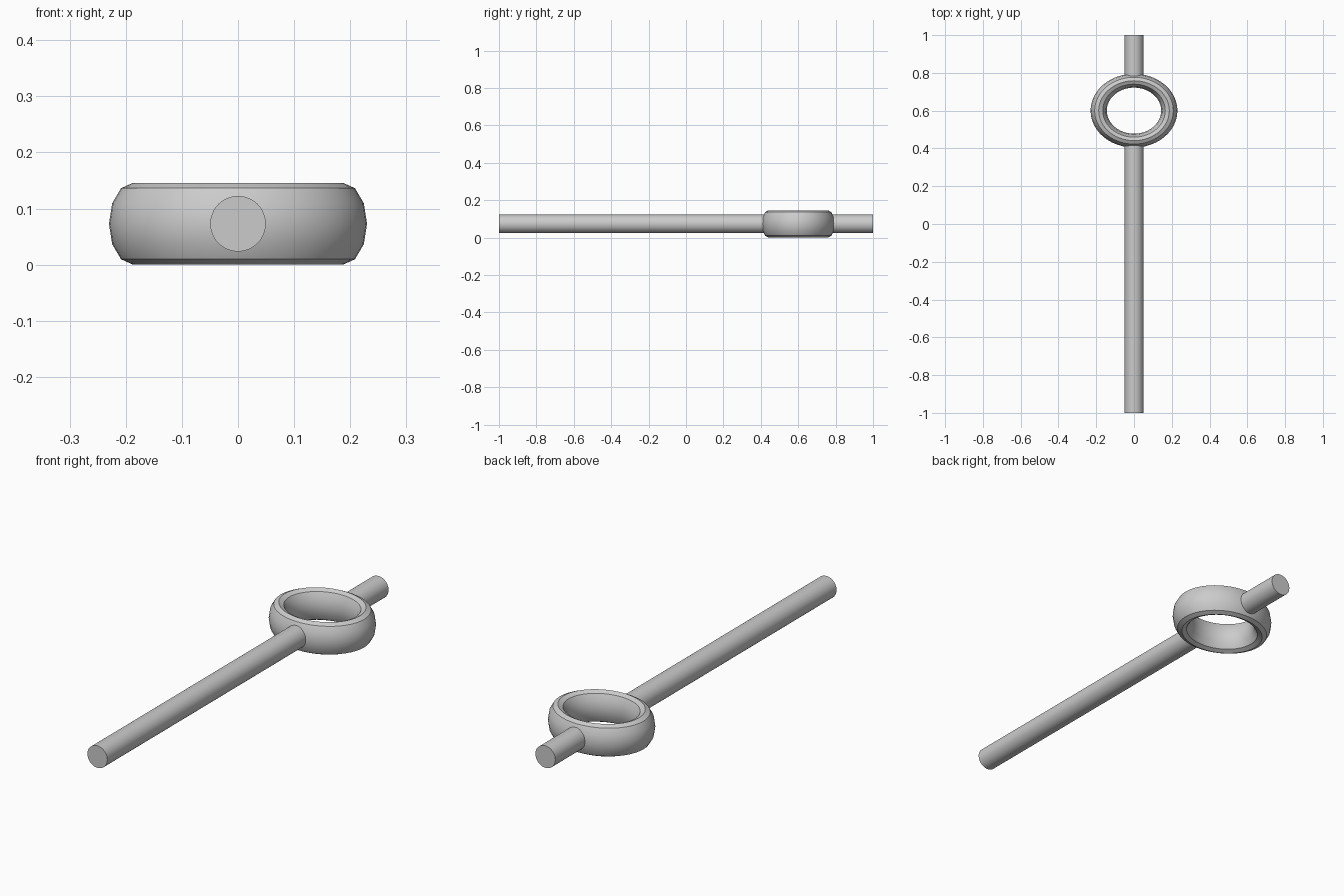
import bpy
import math

if "Cube" in bpy.data.objects:
    bpy.data.objects.remove(bpy.data.objects["Cube"], do_unlink=True)

# Plain grey finish
grey = bpy.data.materials.new("plain_grey")
grey.use_nodes = True
colour = (0.6, 0.6, 0.6, 1)
grey.diffuse_color = colour
grey.node_tree.nodes["Principled BSDF"].inputs["Base Color"].default_value = colour

RING_Y = 0.6
MID_Z = 0.073


def finish(name):
    obj = bpy.context.object
    obj.name = name
    obj.data.materials.append(grey)
    bpy.ops.object.transform_apply(location=False, rotation=True, scale=True)
    bpy.ops.object.shade_smooth_by_angle(angle=math.radians(30))


def rod(name, y0, y1, radius=0.0495):
    bpy.ops.mesh.primitive_cylinder_add(
        vertices=48, radius=radius, depth=y1 - y0,
        location=(0, (y0 + y1) / 2, MID_Z), rotation=(math.pi / 2, 0, 0))
    finish(name)


# Oval ring: a torus with a tall cross-section, squeezed front to back
bpy.ops.mesh.primitive_torus_add(
    major_segments=48, minor_segments=12, major_radius=0.187,
    minor_radius=0.043, location=(0, RING_Y, MID_Z))
bpy.context.object.scale = (1, 0.848, MID_Z / 0.043)
finish("ring")

# Long shaft and short stub, both ending inside the ring wall
rod("shaft", -1, RING_Y - 0.155)
rod("stub", RING_Y + 0.155, 1)
